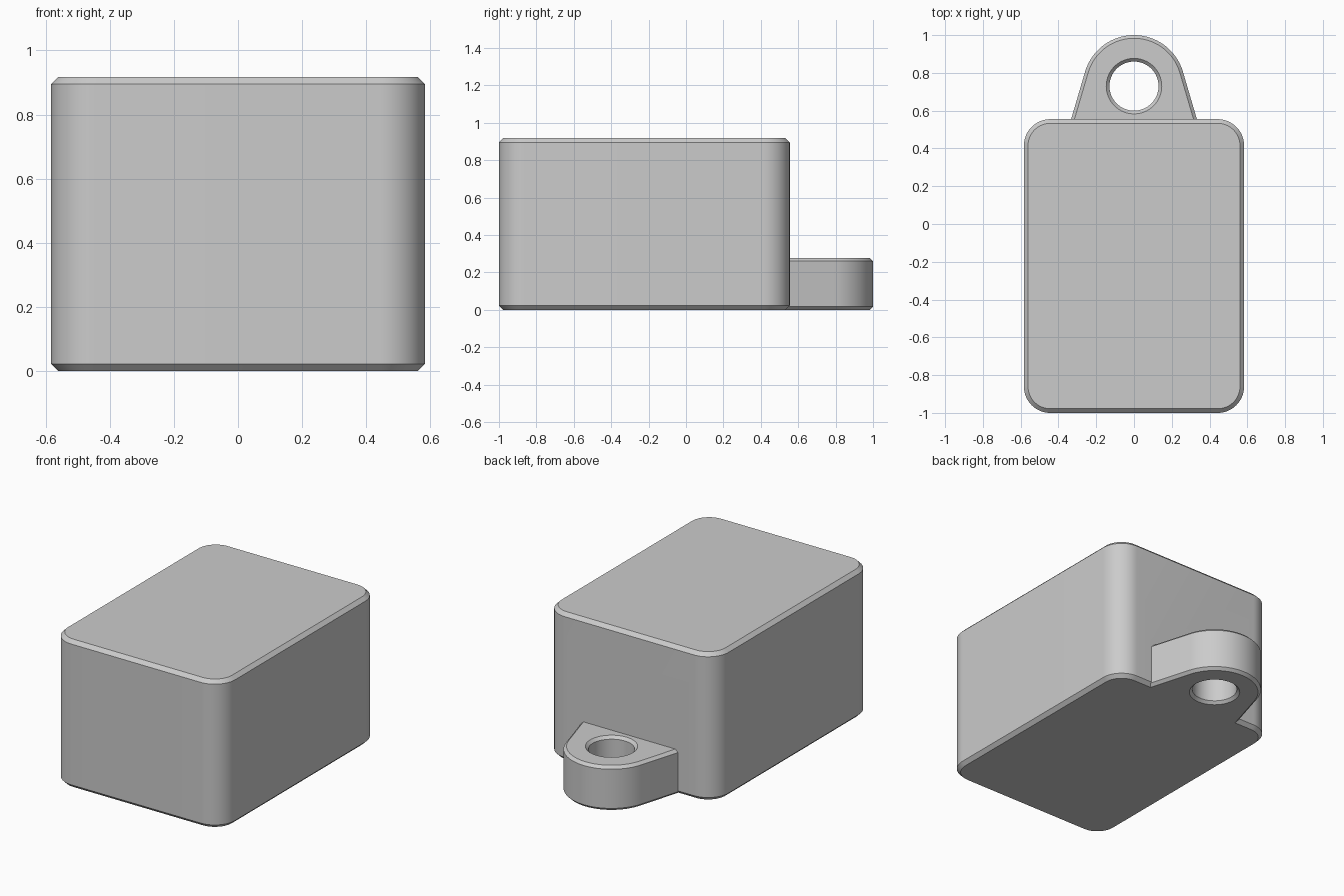
import bpy
import bmesh
from math import cos, sin, radians, pi

default = bpy.data.objects.get("Cube")
if default:
    bpy.data.objects.remove(default, do_unlink=True)

grey = bpy.data.materials.new("plain grey")
grey.use_nodes = True
GREY = (0.6, 0.6, 0.6, 1)
grey.diffuse_color = GREY
grey.node_tree.nodes["Principled BSDF"].inputs["Base Color"].default_value = GREY

HEIGHT, TAB_HEIGHT = 0.917, 0.277
HALF_X, FRONT, BACK = 0.583, -1.0, 0.555
EYE_Y = 0.73


def arc(cx, cy, r, start, end, steps):
    """Points along an arc, angles in degrees."""
    angles = [radians(start + (end - start) * i / steps) for i in range(steps + 1)]
    return [(cx + r * cos(a), cy + r * sin(a)) for a in angles]


def loft(name, rings):
    """Closed solid through (outline, z) rings."""
    bm = bmesh.new()
    loops = [[bm.verts.new((x, y, z)) for x, y in outline] for outline, z in rings]
    n = len(loops[0])
    for low, high in zip(loops, loops[1:]):
        for i in range(n):
            j = (i + 1) % n
            bm.faces.new((low[i], low[j], high[j], high[i]))
    bm.faces.new(loops[0][::-1])
    bm.faces.new(loops[-1])
    bmesh.ops.recalc_face_normals(bm, faces=bm.faces)
    mesh = bpy.data.meshes.new(name)
    bm.to_mesh(mesh)
    bm.free()
    mesh.materials.append(grey)
    obj = bpy.data.objects.new(name, mesh)
    bpy.context.collection.objects.link(obj)
    return obj


def chamfered(name, outline, height, c):
    """Solid with chamfered top and bottom rims; outline takes an inset."""
    return loft(name, [(outline(c), 0), (outline(0), c),
                       (outline(0), height - c), (outline(c), height)])


def combine(target, other, operation):
    mod = target.modifiers.new(operation.lower(), 'BOOLEAN')
    mod.object, mod.operation, mod.solver = other, operation, 'EXACT'
    bpy.context.view_layer.objects.active = target
    bpy.ops.object.modifier_apply(modifier=mod.name)
    bpy.data.objects.remove(other, do_unlink=True)


def body_outline(inset):
    r = 0.14
    x, y0, y1 = HALF_X - r, FRONT + r, BACK - r
    corners = [(x, y1, 0), (-x, y1, 90), (-x, y0, 180), (x, y0, 270)]
    return [p for cx, cy, a in corners
            for p in arc(cx, cy, r - inset, a, a + 90, 16)]


def tab_outline(inset):
    # Round end with tangent sides that run on into the body
    r, lean, root = 0.27 - inset, 16.4, 0.42
    x = (r - (root - EYE_Y) * sin(radians(lean))) / cos(radians(lean))
    return [(x, root)] + arc(0, EYE_Y, r, lean, 180 - lean, 48) + [(-x, root)]


def circle(r):
    return arc(0, EYE_Y, r, 0, 360, 64)[:-1]


# Block, mounting tab and the countersunk hole
body = chamfered("block_with_tab", body_outline, HEIGHT, 0.022)
tab = chamfered("tab", tab_outline, TAB_HEIGHT, 0.017)
hole, rim, over = 0.13, 0.017, 0.02
cutter = loft("hole_cutter", [
    (circle(hole + rim + over), -over), (circle(hole), rim),
    (circle(hole), TAB_HEIGHT - rim),
    (circle(hole + rim + over), TAB_HEIGHT + over)])
cutter.hide_render = True
combine(tab, cutter, 'DIFFERENCE')
combine(body, tab, 'UNION')

# Smooth rounds, crisp chamfers
bpy.ops.object.select_all(action='DESELECT')
body.select_set(True)
bpy.context.view_layer.objects.active = body
bpy.ops.object.shade_smooth_by_angle(angle=radians(30))
